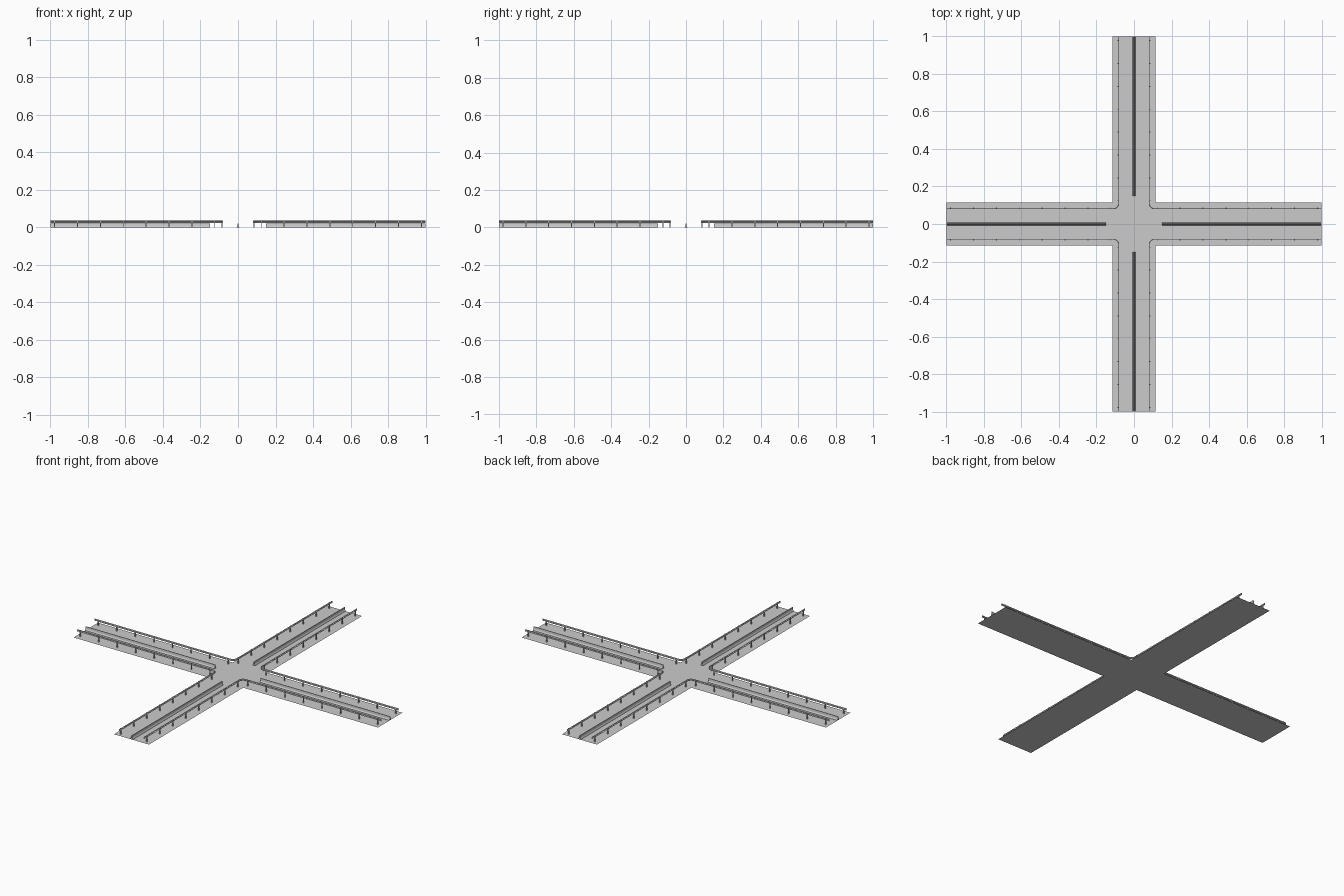
import bpy, bmesh
from math import sin, cos, pi
from mathutils import Matrix, Vector

if "Cube" in bpy.data.objects:
    bpy.data.objects.remove(bpy.data.objects["Cube"])

HALF_W, RAIL, BEND = 0.115, 0.08, 0.03
MEDIAN_START = 0.15


def make_object(name, bm):
    bmesh.ops.recalc_face_normals(bm, faces=bm.faces)
    mesh = bpy.data.meshes.new(name)
    bm.to_mesh(mesh)
    bm.free()
    ob = bpy.data.objects.new(name, mesh)
    bpy.context.collection.objects.link(ob)
    return ob


def sweep(bm, path, profile):
    """Sweep a closed (side offset, height) profile along (point, normal) pairs."""
    rings = [[bm.verts.new((p.x + n.x * o, p.y + n.y * o, z)) for o, z in profile]
             for p, n in path]
    count = len(profile)
    for a, b in zip(rings, rings[1:]):
        for i in range(count):
            j = (i + 1) % count
            bm.faces.new((a[i], a[j], b[j], b[i]))
    bm.faces.new(rings[0])
    bm.faces.new(rings[-1])


def four_way(bm):
    """Repeat the geometry at quarter turns."""
    source = bm.verts[:] + bm.edges[:] + bm.faces[:]
    for k in (1, 2, 3):
        copy = bmesh.ops.duplicate(bm, geom=source)["geom"]
        verts = [v for v in copy if isinstance(v, bmesh.types.BMVert)]
        bmesh.ops.rotate(bm, verts=verts, cent=(0, 0, 0),
                         matrix=Matrix.Rotation(k * pi / 2, 3, 'Z'))


# Flat road cross: central square plus four arms
bm = bmesh.new()
w = HALF_W
bm.faces.new([bm.verts.new(c) for c in ((w, -w, 0), (1, -w, 0), (1, w, 0), (w, w, 0))])
four_way(bm)
bm.faces.new([bm.verts.new(c) for c in ((-w, -w, 0), (w, -w, 0), (w, w, 0), (-w, w, 0))])
bmesh.ops.remove_doubles(bm, verts=bm.verts, dist=1e-5)
road = make_object("road_surface", bm)

# Median barriers with a flared base
bm = bmesh.new()
half = [(0.007, 0), (0.007, 0.003), (0.0035, 0.009), (0.002, 0.022)]
profile = half + [(-o, z) for o, z in reversed(half)]
side = Vector((0, 1))
sweep(bm, [(Vector((MEDIAN_START, 0)), side), (Vector((1, 0)), side)], profile)
four_way(bm)
make_object("median_barriers", bm)

# Guard rails: corrugated beam following each rounded corner
center = Vector((RAIL + BEND, RAIL + BEND))
path = [(Vector((1, RAIL)), Vector((0, 1)))]
for i in range(9):
    a = -pi / 2 - i * pi / 16
    d = Vector((cos(a), sin(a)))
    path.append((center + d * BEND, -d))
path.append((Vector((RAIL, 1)), Vector((1, 0))))
face = [(0.002, 0.025), (-0.001, 0.0275), (-0.001, 0.029), (0.002, 0.031),
        (-0.001, 0.033), (-0.001, 0.0345), (0.002, 0.037)]
beam = face + [(o + 0.0015, z) for o, z in reversed(face)]
bm = bmesh.new()
sweep(bm, path, beam)
four_way(bm)
make_object("guard_rails", bm)

# Guard rail posts just behind the beams
bm = bmesh.new()


def post(x, y):
    bmesh.ops.create_cube(bm, size=1, matrix=Matrix.Translation((x, y, 0.018))
                          @ Matrix.Diagonal((0.005, 0.005, 0.036, 1)))


for i in range(8):
    t = 0.124 + i * 0.122
    post(t, RAIL + 0.005)
    post(RAIL + 0.005, t)
four_way(bm)
make_object("rail_posts", bm)
